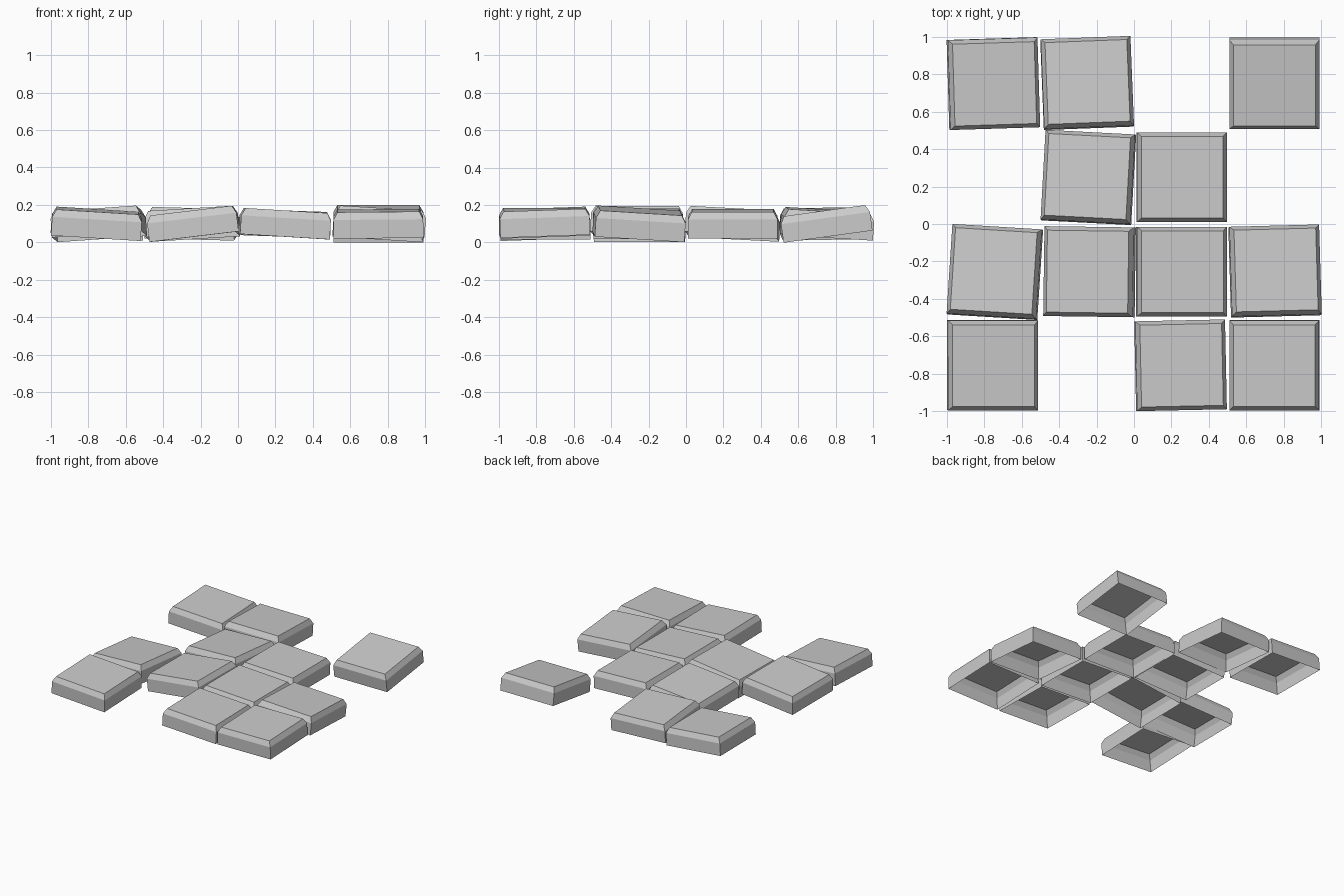
import bpy, bmesh
from math import radians
from mathutils import Matrix, Euler

if "Cube" in bpy.data.objects:
    bpy.data.objects.remove(bpy.data.objects["Cube"])

SIDE, WALL, BEVEL_IN, BEVEL_UP = 0.48, 0.10, 0.03, 0.04
HEIGHT = WALL + BEVEL_UP

# Loose paving tiles: x, y, yaw, right side up, back side up (degrees)
TILES = [
    (-0.75, 0.75, 1.8, -4, 1),
    (-0.25, 0.755, 2.2, -1.5, -3.5),
    (0.75, 0.75, 0, 0, 7.8),
    (-0.245, 0.25, -3, 3.5, -3),
    (0.255, 0.25, 0, -2, 0),
    (-0.745, -0.255, -3.5, 4, -3),
    (-0.24, -0.255, -0.8, 6.8, 0),
    (0.255, -0.255, 0, -3, 0),
    (0.755, -0.25, 1.5, -3.5, -3.5),
    (-0.755, -0.755, 0, -3.5, 2),
    (0.25, -0.755, 1.2, -3.5, 0),
    (0.75, -0.755, 0, 0.5, 2),
]


def tile_mesh():
    """Open-bottomed square shell with a chamfered top, centred on its height."""
    bm = bmesh.new()
    bmesh.ops.create_cube(bm, size=1)
    bmesh.ops.scale(bm, vec=(SIDE, SIDE, WALL), verts=bm.verts)
    bm.normal_update()
    bottom = [f for f in bm.faces if f.normal.z < -0.9]
    bmesh.ops.delete(bm, geom=bottom, context='FACES_ONLY')
    top = [f for f in bm.faces if f.normal.z > 0.9]
    bmesh.ops.inset_individual(bm, faces=top, thickness=BEVEL_IN, depth=BEVEL_UP)
    bmesh.ops.translate(bm, vec=(0, 0, (WALL - HEIGHT) / 2), verts=bm.verts)
    mesh = bpy.data.meshes.new("tile")
    bm.to_mesh(mesh)
    bm.free()
    return mesh


mesh = tile_mesh()
for i, (x, y, yaw, roll, pitch) in enumerate(TILES):
    tile = bpy.data.objects.new(f"paving_tile_{i + 1}", mesh)
    tile.location = (x, y, 0.1)
    tile.rotation_euler = Euler((radians(pitch), radians(-roll), radians(yaw)))
    bpy.context.collection.objects.link(tile)
